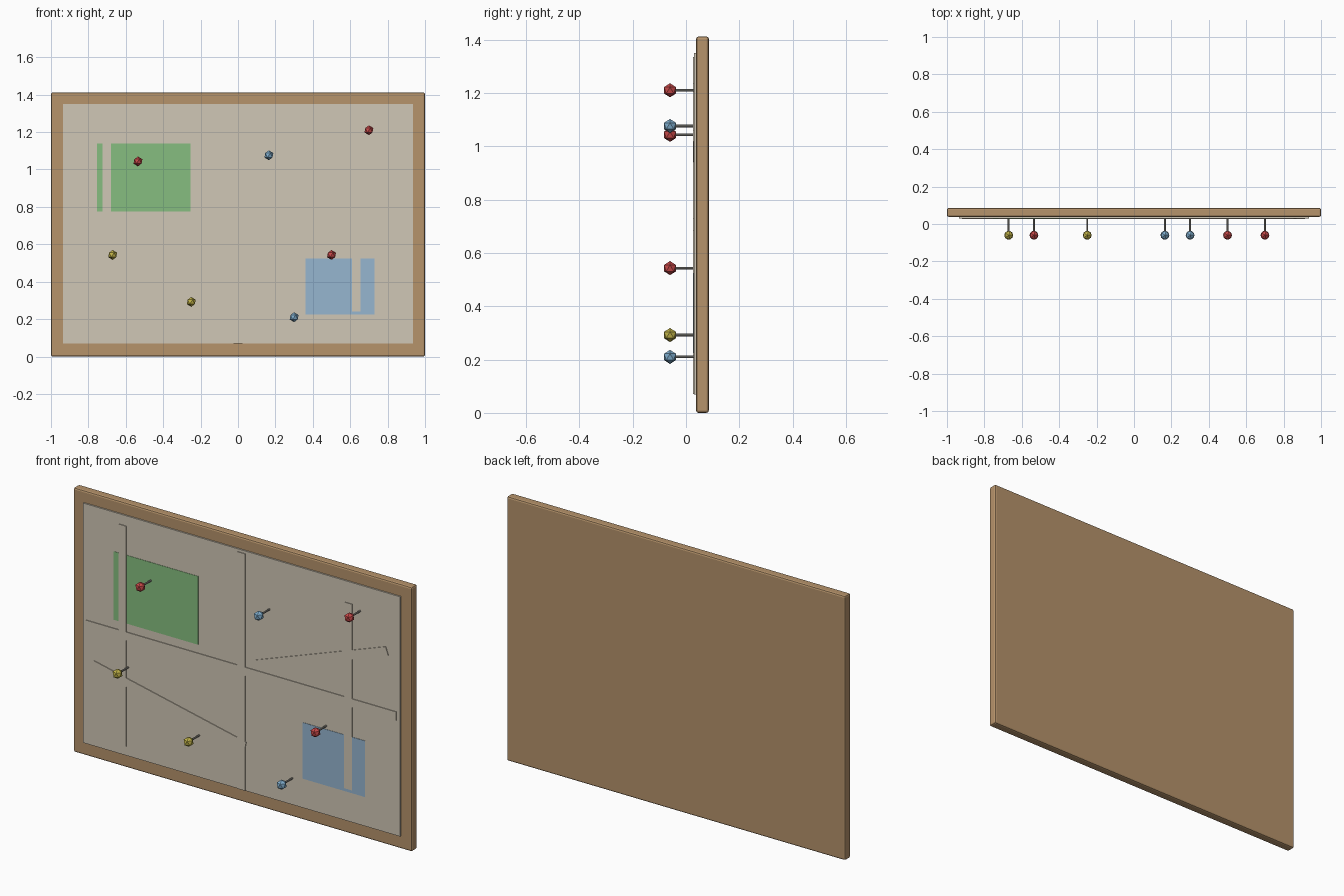
import bpy
import math

cube = bpy.data.objects.get("Cube")
if cube:
    bpy.data.objects.remove(cube, do_unlink=True)


def make_material(name, r, g, b):
    """Flat material from 0-255 display values, stored as linear."""
    color = [(c / 255 / 12.92 if c < 11 else ((c / 255 + 0.055) / 1.055) ** 2.4)
             for c in (r, g, b)] + [1]
    mat = bpy.data.materials.new(name)
    mat.use_nodes = True
    mat.diffuse_color = color
    mat.node_tree.nodes["Principled BSDF"].inputs["Base Color"].default_value = color
    return mat


WOOD = make_material("cork brown", 182, 147, 107)
PAPER = make_material("map paper", 208, 199, 182)
GREEN = make_material("park green", 134, 190, 128)
BLUE = make_material("water blue", 150, 182, 208)
STEEL = make_material("pin steel", 150, 148, 140)
PIN_COLORS = {
    "red": make_material("pin red", 198, 72, 72),
    "blue": make_material("pin blue", 126, 172, 204),
    "yellow": make_material("pin yellow", 192, 178, 72),
}


def finish(name, mat):
    obj = bpy.context.object
    obj.name = name
    obj.data.materials.append(mat)
    return obj


def slab(name, mat, x, z, width, height, front, back, angle=0):
    """Upright box centred at x, z, spanning front to back in y."""
    bpy.ops.mesh.primitive_cube_add(size=1, location=(x, (front + back) / 2, z))
    obj = finish(name, mat)
    obj.scale = (width, back - front, height)
    obj.rotation_euler.y = -angle
    return obj


def plate(name, mat, x0, x1, z0, z1, front):
    return slab(name, mat, (x0 + x1) / 2, (z0 + z1) / 2, x1 - x0, z1 - z0, front, 0.033)


def street(name, x0, z0, x1, z1):
    """Raised paper strip running between two points on the map."""
    dx, dz = x1 - x0, z1 - z0
    return slab(name, PAPER, (x0 + x1) / 2, (z0 + z1) / 2, math.hypot(dx, dz), 0.046,
                0.026, 0.033, math.atan2(dz, dx))


# Backing board with softened edges
board = slab("board", WOOD, 0, 0.706, 2, 1.412, 0.038, 0.0855)
bpy.ops.object.transform_apply(location=False, rotation=False, scale=True)
bevel = board.modifiers.new("edge_bevel", "BEVEL")
bevel.width = 0.009
bevel.segments = 2

# Map sheet with park and lake areas
slab("map_sheet", PAPER, 0, 0.709, 1.872, 1.28, 0.03, 0.042)
plate("park", GREEN, -0.755, -0.255, 0.775, 1.14, 0.028)
plate("lake", BLUE, 0.362, 0.73, 0.225, 0.525, 0.028)

# Streets
street("west_street", -0.702, 0.12, -0.702, 1.295)
street("middle_street", 0, 0.07, 0, 1.335)
street("east_street", 0.632, 0.241, 0.632, 1.235)
street("cross_street", -0.92, 0.707, 0.915, 0.707)
street("lower_diagonal_street", -0.875, 0.503, 0.025, 0.309)
street("upper_diagonal_street", 0.08, 0.759, 0.861, 1.04)

# Push pins: thin steel stem and faceted head
PINS = [
    ("red", 0.7, 1.21), ("red", -0.535, 1.043), ("red", 0.5, 0.543),
    ("blue", 0.165, 1.076), ("blue", 0.3, 0.21),
    ("yellow", -0.67, 0.543), ("yellow", -0.25, 0.292),
]
for i, (color, x, z) in enumerate(PINS, 1):
    bpy.ops.mesh.primitive_cylinder_add(vertices=8, radius=0.005, depth=0.095,
                                        location=(x, -0.0125, z),
                                        rotation=(math.pi / 2, 0, 0))
    finish(f"pin_stem_{i}", STEEL)
    bpy.ops.mesh.primitive_ico_sphere_add(subdivisions=1, radius=0.0265,
                                          location=(x, -0.06, z))
    finish(f"pin_head_{i}", PIN_COLORS[color])
